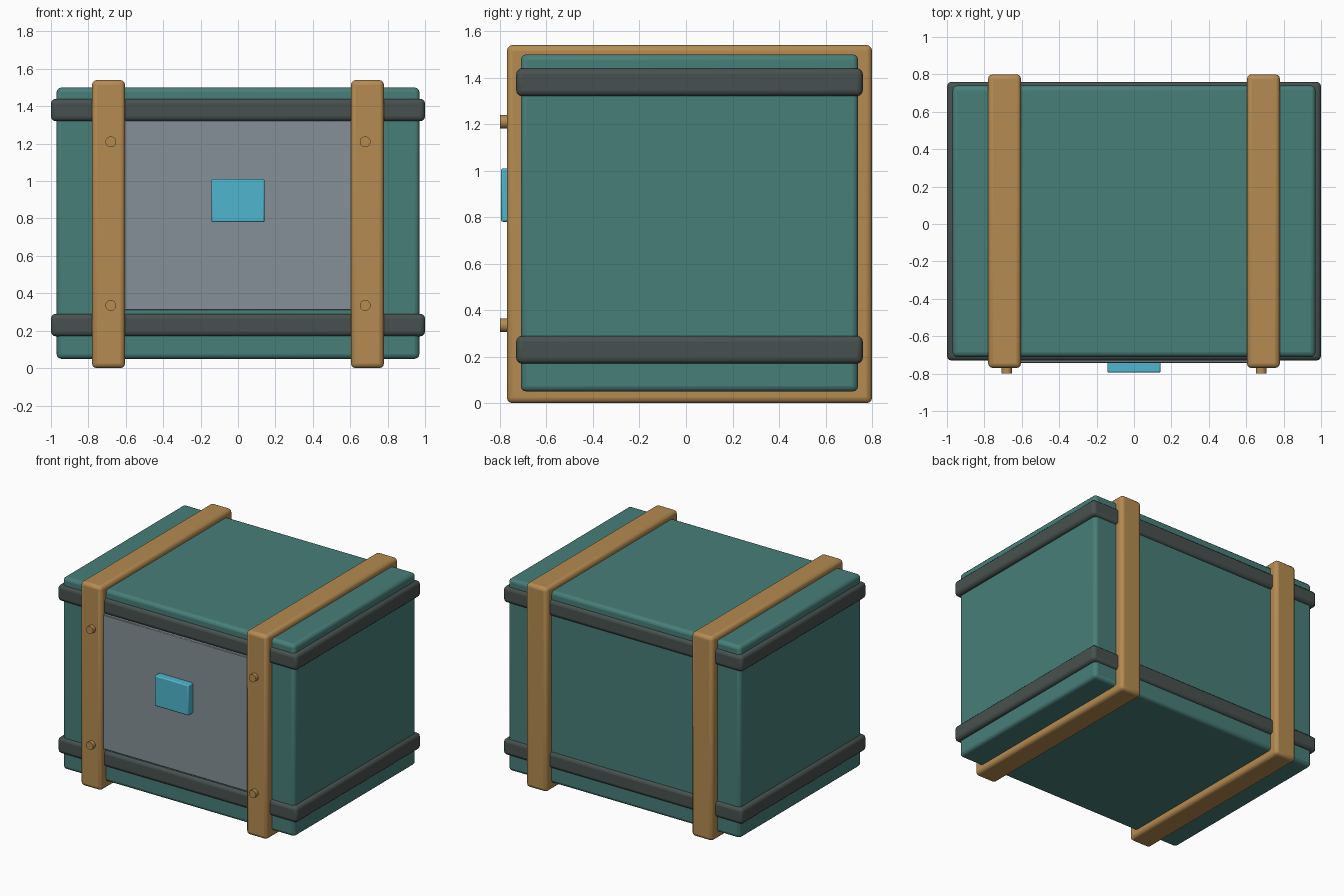
import bpy
import math

cube = bpy.data.objects.get("Cube")
if cube:
    bpy.data.objects.remove(cube, do_unlink=True)


def material(name, rgb):
    mat = bpy.data.materials.new(name)
    mat.use_nodes = True
    color = (*rgb, 1)
    mat.diffuse_color = color
    mat.node_tree.nodes["Principled BSDF"].inputs["Base Color"].default_value = color
    return mat


teal = material("teal paint", (0.065, 0.21, 0.19))
dark = material("dark rubber", (0.062, 0.083, 0.077))
tan = material("tan strap", (0.46, 0.26, 0.082))
grey = material("grey panel", (0.23, 0.28, 0.31))
cyan = material("cyan plate", (0.08, 0.47, 0.62))


def finish(obj, name, mat, bevel, segments):
    obj.name = name
    obj.data.materials.append(mat)
    if bevel:
        mod = obj.modifiers.new("rounded edges", 'BEVEL')
        mod.width = bevel
        mod.segments = segments
    bpy.ops.object.shade_smooth_by_angle(angle=math.radians(35))
    return obj


def box(name, low, high, mat, bevel, segments=3):
    center = [(a + b) / 2 for a, b in zip(low, high)]
    bpy.ops.mesh.primitive_cube_add(size=1, location=center)
    obj = bpy.context.object
    obj.scale = [b - a for a, b in zip(low, high)]
    bpy.ops.object.transform_apply(location=False, rotation=False, scale=True)
    return finish(obj, name, mat, bevel, segments)


# Crate body
box("crate_body", (-0.97, -0.71, 0.05), (0.97, 0.74, 1.5), teal, 0.025)

# Horizontal bands
for name, z in (("lower_band", 0.17), ("upper_band", 1.32)):
    box(name, (-1, -0.73, z), (1, 0.76, z + 0.12), dark, 0.025)

# Front panel and its plate
box("front_panel", (-0.65, -0.742, 0.31), (0.65, -0.69, 1.325), grey, 0.004, 1)
box("front_plate", (-0.142, -0.795, 0.78), (0.142, -0.73, 1.01), cyan, 0.008, 2)

# Vertical straps with rivets on the front
for side, s in (("right", -1), ("left", 1)):
    x = s * 0.692
    box(side + "_strap", (x - 0.088, -0.77, 0), (x + 0.088, 0.8, 1.54), tan, 0.025)
    for level, z in (("lower", 0.335), ("upper", 1.21)):
        bpy.ops.mesh.primitive_cylinder_add(
            vertices=24, radius=0.029, depth=0.06,
            location=(s * 0.68, -0.77, z), rotation=(math.pi / 2, 0, 0))
        finish(bpy.context.object, f"{side}_{level}_rivet", tan, 0, 1)
